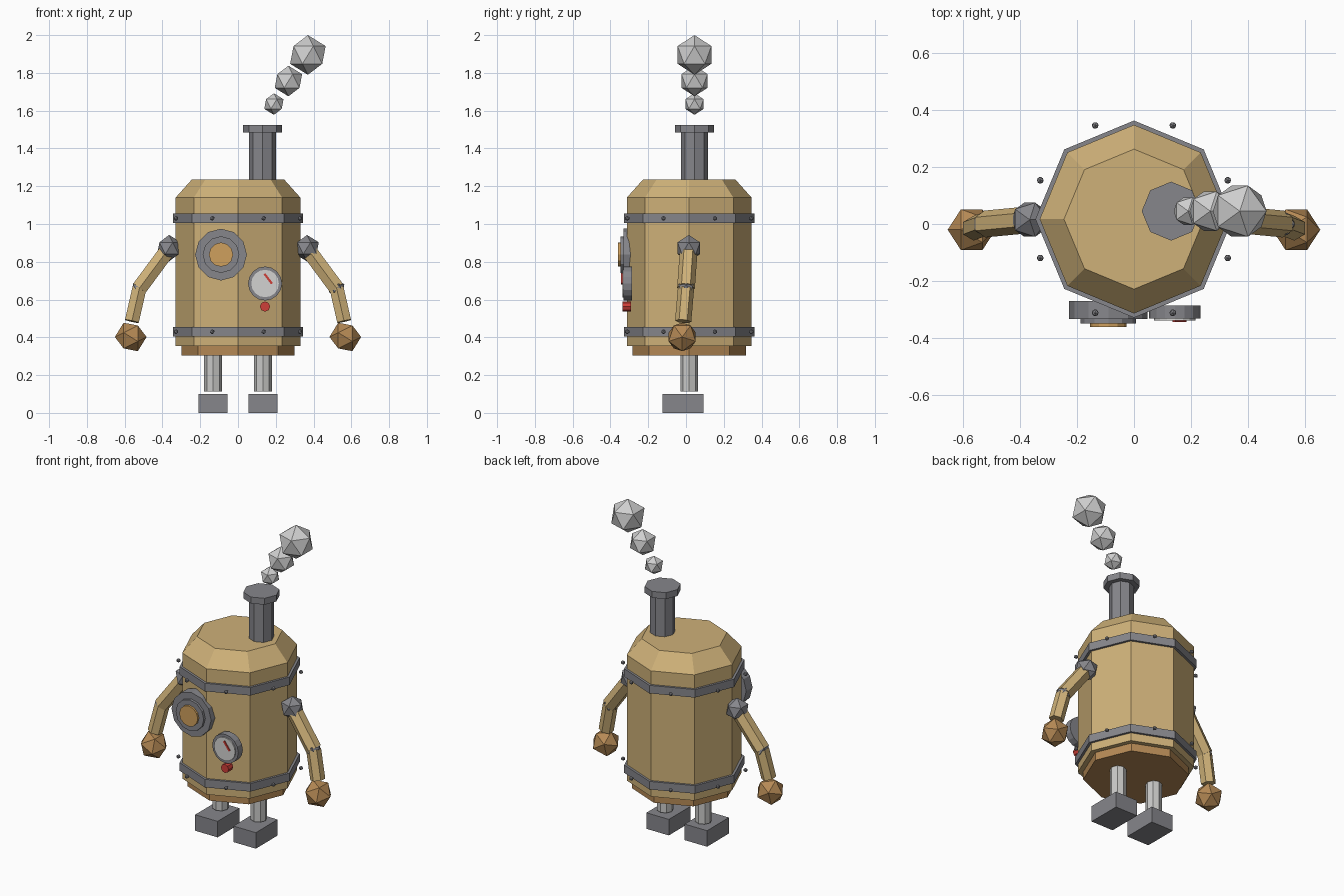
import bpy
import bmesh
from mathutils import Matrix, Vector

cube = bpy.data.objects.get("Cube")
if cube:
    bpy.data.objects.remove(cube, do_unlink=True)


def material(name, color):
    mat = bpy.data.materials.new(name)
    mat.use_nodes = True
    rgba = (*color, 1)
    mat.diffuse_color = rgba
    mat.node_tree.nodes["Principled BSDF"].inputs["Base Color"].default_value = rgba
    return mat


BRASS = material("brass", (0.62, 0.44, 0.19))
COPPER = material("copper", (0.46, 0.25, 0.09))
IRON = material("iron", (0.24, 0.24, 0.26))
STEEL = material("pale steel", (0.58, 0.58, 0.57))
SMOKE = material("smoke", (0.62, 0.62, 0.62))
AMBER = material("amber glass", (0.62, 0.35, 0.11))
DIAL = material("dial white", (0.65, 0.65, 0.64))
RED = material("signal red", (0.62, 0.05, 0.04))

MID = 0.017  # depth of the body axis


def finish(bm, name, mat):
    bmesh.ops.recalc_face_normals(bm, faces=bm.faces)
    mesh = bpy.data.meshes.new(name)
    bm.to_mesh(mesh)
    bm.free()
    mesh.materials.append(mat)
    obj = bpy.data.objects.new(name, mesh)
    bpy.context.collection.objects.link(obj)
    return obj


def rod(name, mat, start, end, radius, sides=8):
    """Flat-sided cylinder between two points."""
    start, end = Vector(start), Vector(end)
    z = (end - start).normalized()
    ref = Vector((0, 0, 1)) if abs(z.y) > 0.9 else Vector((0, 1, 0))
    y = (ref - z * ref.dot(z)).normalized()
    turn = Matrix((y.cross(z), y, z)).transposed().to_4x4()
    bm = bmesh.new()
    bmesh.ops.create_cone(bm, cap_ends=True, segments=sides, radius1=radius,
                          radius2=radius, depth=(end - start).length,
                          matrix=Matrix.Translation((start + end) / 2) @ turn)
    return finish(bm, name, mat)


def drum(name, mat, x, y, low, high, radius):
    return rod(name, mat, (x, y, low), (x, y, high), radius)


def disc(name, mat, x, z, back, front, radius, sides):
    return rod(name, mat, (x, back, z), (x, front, z), radius, sides)


def ball(name, mat, center, radius, turn=0.0):
    bm = bmesh.new()
    place = Matrix.Translation(center) @ Matrix.Rotation(turn, 4, "Y")
    bmesh.ops.create_icosphere(bm, subdivisions=1, radius=radius, matrix=place)
    return finish(bm, name, mat)


def box(name, mat, center, size, turn=0.0):
    bm = bmesh.new()
    place = (Matrix.Translation(center) @ Matrix.Rotation(turn, 4, "Y")
             @ Matrix.Diagonal((*size, 1)))
    bmesh.ops.create_cube(bm, size=1, matrix=place)
    return finish(bm, name, mat)


# Boiler body with a sloped shoulder
drum("boiler_body", BRASS, 0, MID, 0.355, 1.14, 0.33)
bm = bmesh.new()
bmesh.ops.create_cone(bm, cap_ends=True, segments=8, radius1=0.33, radius2=0.245,
                      depth=0.095, matrix=Matrix.Translation((0, MID, 1.1875)))
finish(bm, "boiler_top", BRASS)
drum("boiler_base", COPPER, 0, MID, 0.305, 0.36, 0.30)

# Iron bands with rivets
for label, z in (("lower", 0.43), ("upper", 1.03)):
    drum(label + "_band", IRON, 0, MID, z - 0.025, z + 0.025, 0.345)
    for i in range(8):
        arm = Matrix.Rotation(0.3927 + i * 0.7854, 3, "Z") @ Vector((0.355, 0, 0))
        ball(label + "_rivet", IRON, arm + Vector((0, MID, z)), 0.013)

# Chimney and smoke puffs
drum("chimney", IRON, 0.13, 0.045, 1.2, 1.49, 0.072)
drum("chimney_cap", IRON, 0.13, 0.045, 1.485, 1.525, 0.103)
for x, z, r in ((0.19, 1.635, 0.057), (0.267, 1.757, 0.081), (0.37, 1.895, 0.105)):
    ball("smoke_puff", SMOKE, (x, 0.045, z), r)

# Porthole
disc("porthole_rim", IRON, -0.09, 0.838, -0.27, -0.332, 0.137, 12)
disc("porthole_inner_rim", IRON, -0.09, 0.838, -0.30, -0.348, 0.097, 12)
disc("porthole_glass", AMBER, -0.09, 0.838, -0.30, -0.36, 0.064, 12)

# Pressure gauge and warning lamp
disc("gauge_rim", IRON, 0.143, 0.685, -0.285, -0.33, 0.09, 16)
disc("gauge_dial", DIAL, 0.143, 0.685, -0.32, -0.337, 0.073, 16)
box("gauge_needle", RED, (0.16, -0.339, 0.71), (0.012, 0.008, 0.065), -0.65)
disc("warning_lamp", RED, 0.143, 0.563, -0.29, -0.335, 0.027, 8)

# Arms and legs on both sides
for side, s in (("left", 1), ("right", -1)):
    shoulder = (s * 0.365, 0.015, 0.872)
    elbow = (s * 0.522, 0.0, 0.66)
    wrist = (s * 0.562, -0.015, 0.485)
    ball(side + "_shoulder", IRON, shoulder, 0.07)
    rod(side + "_upper_arm", BRASS, shoulder, elbow, 0.047, 6)
    ball(side + "_elbow", IRON, elbow, 0.046)
    rod(side + "_forearm", BRASS, elbow, wrist, 0.043, 6)
    ball(side + "_hand", COPPER, (s * 0.568, -0.02, 0.402), 0.084, s * 1.5708)
    drum(side + "_leg", STEEL, s * 0.132, MID, 0.112, 0.33, 0.047)
    box(side + "_foot", IRON, (s * 0.132, -0.016, 0.05), (0.155, 0.215, 0.1))
